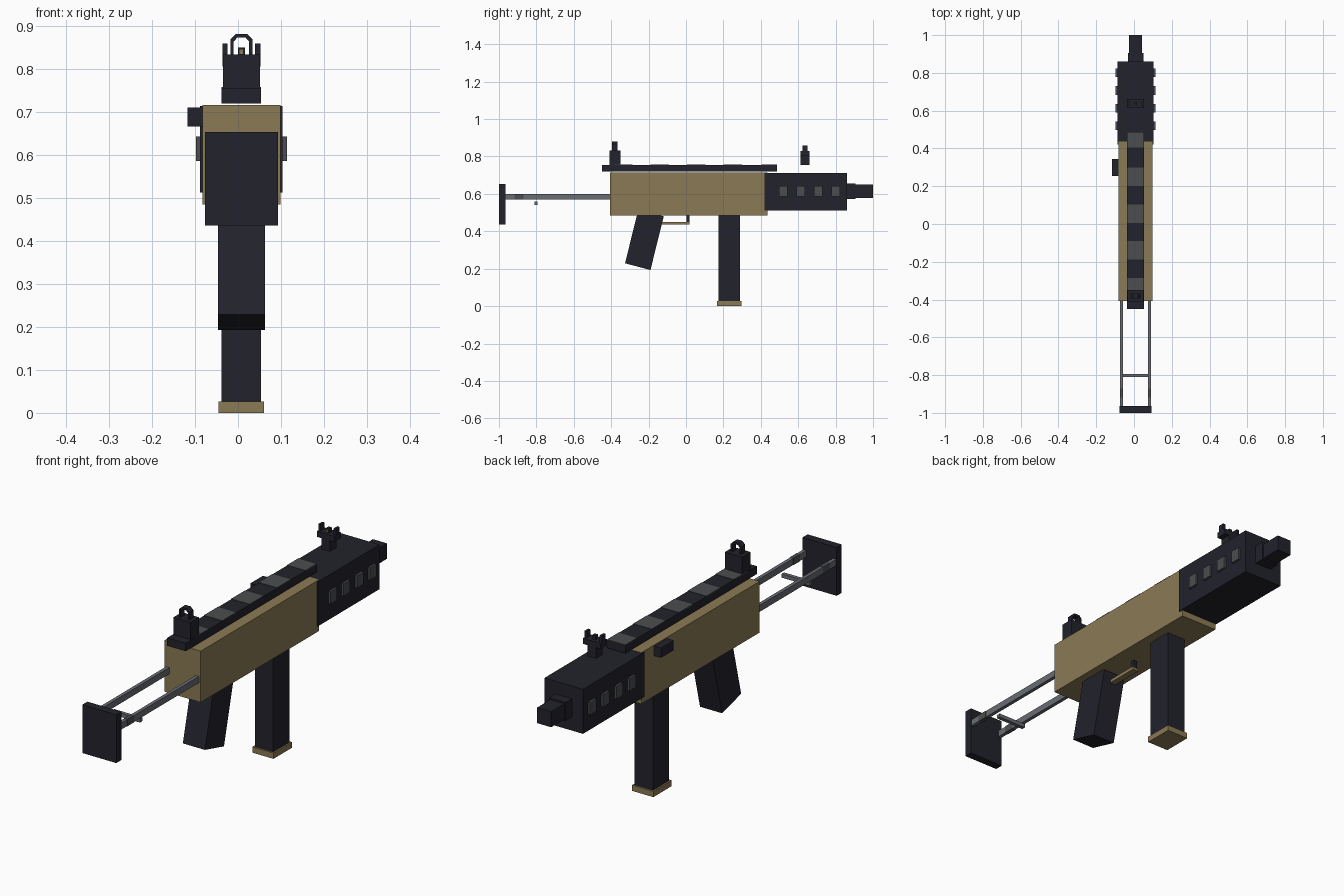
import bpy
import bmesh

cube = bpy.data.objects.get("Cube")
if cube:
    bpy.data.objects.remove(cube, do_unlink=True)


def material(name, rgb):
    m = bpy.data.materials.new(name)
    m.use_nodes = True
    colour = (*rgb, 1)
    m.diffuse_color = colour
    bsdf = next(n for n in m.node_tree.nodes if n.type == 'BSDF_PRINCIPLED')
    bsdf.inputs["Base Color"].default_value = colour
    return m


TAN = material("tan", (0.258, 0.195, 0.089))
DARK = material("dark_blue_grey", (0.016, 0.016, 0.025))
GREY = material("mid_grey", (0.069, 0.074, 0.08))
STEEL = material("steel_grey", (0.14, 0.15, 0.17))

CX = 0.008  # centre line of the whole model


def finish(name, bm, mat):
    bmesh.ops.recalc_face_normals(bm, faces=bm.faces)
    mesh = bpy.data.meshes.new(name)
    bm.to_mesh(mesh)
    bm.free()
    mesh.materials.append(mat)
    obj = bpy.data.objects.new(name, mesh)
    bpy.context.scene.collection.objects.link(obj)
    return obj


def box(name, mat, xs, ys, zs):
    """Box from its (min, max) extents on each axis."""
    bm = bmesh.new()
    bmesh.ops.create_cube(bm, size=1)
    for v in bm.verts:
        v.co = [(a + b) / 2 + c * (b - a) for c, (a, b) in zip(v.co, (xs, ys, zs))]
    return finish(name, bm, mat)


def mid(half):
    """Extents symmetric about the centre line."""
    return (CX - half, CX + half)


def prism(name, mat, points, depth):
    """Extrude a planar polygon along a vector."""
    bm = bmesh.new()
    face = bm.faces.new([bm.verts.new(p) for p in points])
    new = bmesh.ops.extrude_face_region(bm, geom=[face])["geom"]
    bmesh.ops.translate(bm, vec=depth, verts=[g for g in new if isinstance(g, bmesh.types.BMVert)])
    return finish(name, bm, mat)


# Receiver and handguard
box("receiver", TAN, mid(0.091), (-0.407, 0.437), (0.484, 0.715))
box("handguard", DARK, mid(0.096), (0.42, 0.86), (0.512, 0.713))
for i in range(4):
    y = 0.52 + i * 0.0935
    for side, sign in (("left", 1), ("right", -1)):
        xs = sorted((CX + sign * 0.09, CX + sign * 0.106))
        box(f"vent_{side}_{i + 1}", GREY, xs, (y - 0.023, y + 0.023), (0.586, 0.642))
box("charging_handle", DARK, (-0.117, -0.075), (0.255, 0.345), (0.666, 0.71))

# Barrel
box("barrel_collar", DARK, mid(0.041), (0.85, 0.906), (0.573, 0.656))
box("muzzle", DARK, mid(0.035), (0.9, 1.0), (0.579, 0.649))

# Top rail with light panels
box("top_rail", DARK, mid(0.046), (-0.45, 0.486), (0.719, 0.755))
for i in range(5):
    y = 0.445 - i * 0.195
    half = 0.041 if i == 0 else 0.049
    box(f"rail_panel_{i + 1}", GREY, mid(0.046), (y - half, y + half), (0.753, 0.757))

# Rear sight: block and hooped aperture
box("rear_sight_block", DARK, mid(0.043), (-0.41, -0.35), (0.75, 0.833))
outer = [(0.026, 0.833), (0.026, 0.868), (0.013, 0.881)]
inner = [(0.018, 0.833), (0.018, 0.863), (0.01, 0.872)]
hoop = ([(x, z) for x, z in outer] + [(-x, z) for x, z in reversed(outer)]
        + [(-x, z) for x, z in inner] + [(x, z) for x, z in reversed(inner)])
prism("rear_sight_hoop", DARK, [(CX + x, -0.395, z) for x, z in hoop], (0, 0.028, 0))

# Front sight: stem, yoke, ears and post
box("front_sight_stem", DARK, mid(0.021), (0.613, 0.661), (0.755, 0.81))
box("front_sight_yoke", DARK, mid(0.044), (0.613, 0.661), (0.805, 0.83))
for side, sign in (("left", 1), ("right", -1)):
    x = CX + sign * 0.038
    box(f"front_sight_ear_{side}", DARK, (x - 0.006, x + 0.006), (0.624, 0.65), (0.828, 0.859))
box("front_sight_post", DARK, mid(0.008), (0.628, 0.646), (0.828, 0.849))
box("front_sight_dot", TAN, mid(0.004), (0.625, 0.629), (0.834, 0.844))

# Grip, trigger and guard
grip = [(-0.326, 0.229), (-0.19, 0.193), (-0.119, 0.48), (-0.255, 0.515)]
prism("pistol_grip", DARK, [(CX - 0.055, y, z) for y, z in grip], (0.11, 0, 0))
box("trigger_guard", TAN, mid(0.014), (-0.136, 0.019), (0.436, 0.451))
box("trigger", DARK, mid(0.009), (0.003, 0.019), (0.446, 0.49))

# Magazine
box("magazine", DARK, mid(0.046), (0.174, 0.289), (0.02, 0.49))
box("magazine_base", TAN, mid(0.053), (0.166, 0.297), (0, 0.026))

# Stock
box("butt_plate", DARK, mid(0.085), (-1.0, -0.964), (0.435, 0.653))
for side, sign in (("left", 1), ("right", -1)):
    x = CX + sign * 0.074
    box(f"stock_rod_{side}", STEEL, (x - 0.008, x + 0.008), (-0.97, -0.4), (0.57, 0.599))
    box(f"rod_sleeve_{side}", GREY, (x - 0.009, x + 0.009), (-0.918, -0.87), (0.569, 0.6))
box("stock_crossbar", STEEL, mid(0.07), (-0.81, -0.793), (0.541, 0.558))
